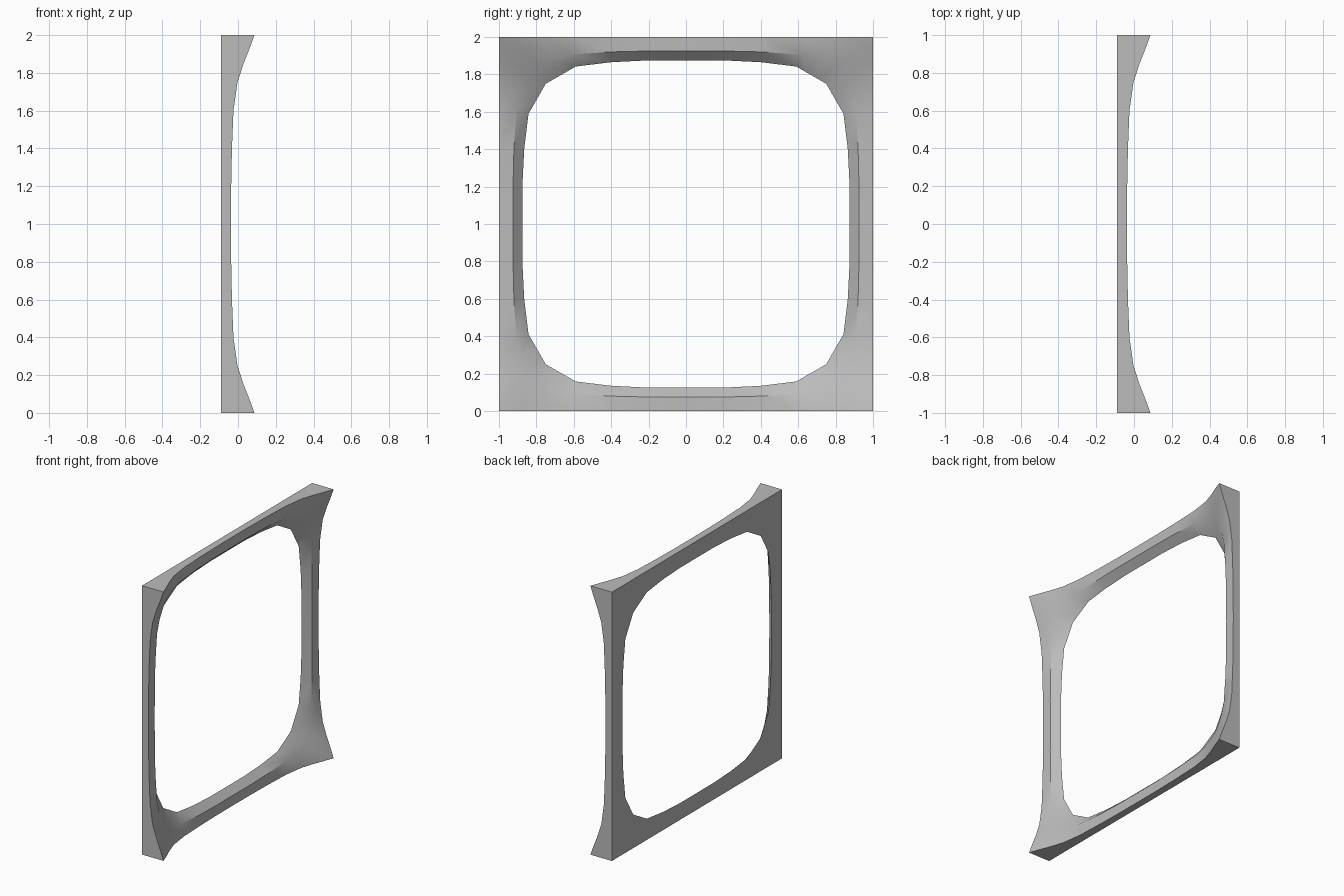
import bpy
import bmesh
import math

cube = bpy.data.objects.get("Cube")
if cube:
    bpy.data.objects.remove(cube, do_unlink=True)

grey = bpy.data.materials.new("plain grey")
grey.use_nodes = True
colour = (0.5, 0.5, 0.5, 1)
grey.diffuse_color = colour
grey.node_tree.nodes["Principled BSDF"].inputs["Base Color"].default_value = colour

BACK = -0.09
# Half of one side, from its middle to the corner:
# outer edge (along, depth), opening (across, along), ridge (across, along, depth)
STATIONS = [
    ((0.00, -0.037), (0.875, 0.00), (0.925, 0.00, -0.038)),
    ((0.20, -0.036), (0.875, 0.20), (0.925, 0.20, -0.037)),
    ((0.40, -0.032), (0.865, 0.40), (0.920, 0.41, -0.036)),
    ((0.60, -0.024), (0.842, 0.59), (0.905, 0.62, -0.033)),
    ((0.75, -0.003), (0.813, 0.64), (0.885, 0.72, -0.026)),
    ((0.85, 0.030), (0.790, 0.68), (0.870, 0.77, -0.019)),
    ((0.92, 0.058), (0.770, 0.715), (0.857, 0.81, -0.013)),
    ((1.00, 0.087), (0.750, 0.75), (0.842, 0.842, -0.008)),
]


def section(station, sign):
    """Cross-section of the frame as (depth, across, along) points."""
    (s, depth), (ha, hb), (ra, rb, rx) = station
    points = [(BACK, ha, hb), (rx, ra, rb), (depth, 1, s), (BACK, 1, s)]
    return [(x, a, b * sign) for x, a, b in points]


# One full side, leaving out the last corner because the next side starts there
side = [section(st, -1) for st in reversed(STATIONS)]
side += [section(st, 1) for st in STATIONS[1:-1]]

# Square frame: the side repeated four times around the opening
bm = bmesh.new()
loops = []
for k in range(4):
    c, s = round(math.cos(k * math.pi / 2)), round(math.sin(k * math.pi / 2))
    for pts in side:
        loops.append([bm.verts.new((x, a * c - b * s, a * s + b * c + 1))
                      for x, a, b in pts])
for i, here in enumerate(loops):
    after = loops[(i + 1) % len(loops)]
    for j in range(4):
        n = (j + 1) % 4
        bm.faces.new((here[j], here[n], after[n], after[j]))
bmesh.ops.recalc_face_normals(bm, faces=bm.faces)

mesh = bpy.data.meshes.new("square_frame")
bm.to_mesh(mesh)
bm.free()
mesh.materials.append(grey)
frame = bpy.data.objects.new("square_frame", mesh)
bpy.context.collection.objects.link(frame)

# Smooth sculpted front with sharp outer and back edges
bpy.ops.object.select_all(action='DESELECT')
frame.select_set(True)
bpy.context.view_layer.objects.active = frame
bpy.ops.object.shade_smooth_by_angle(angle=math.radians(35))
